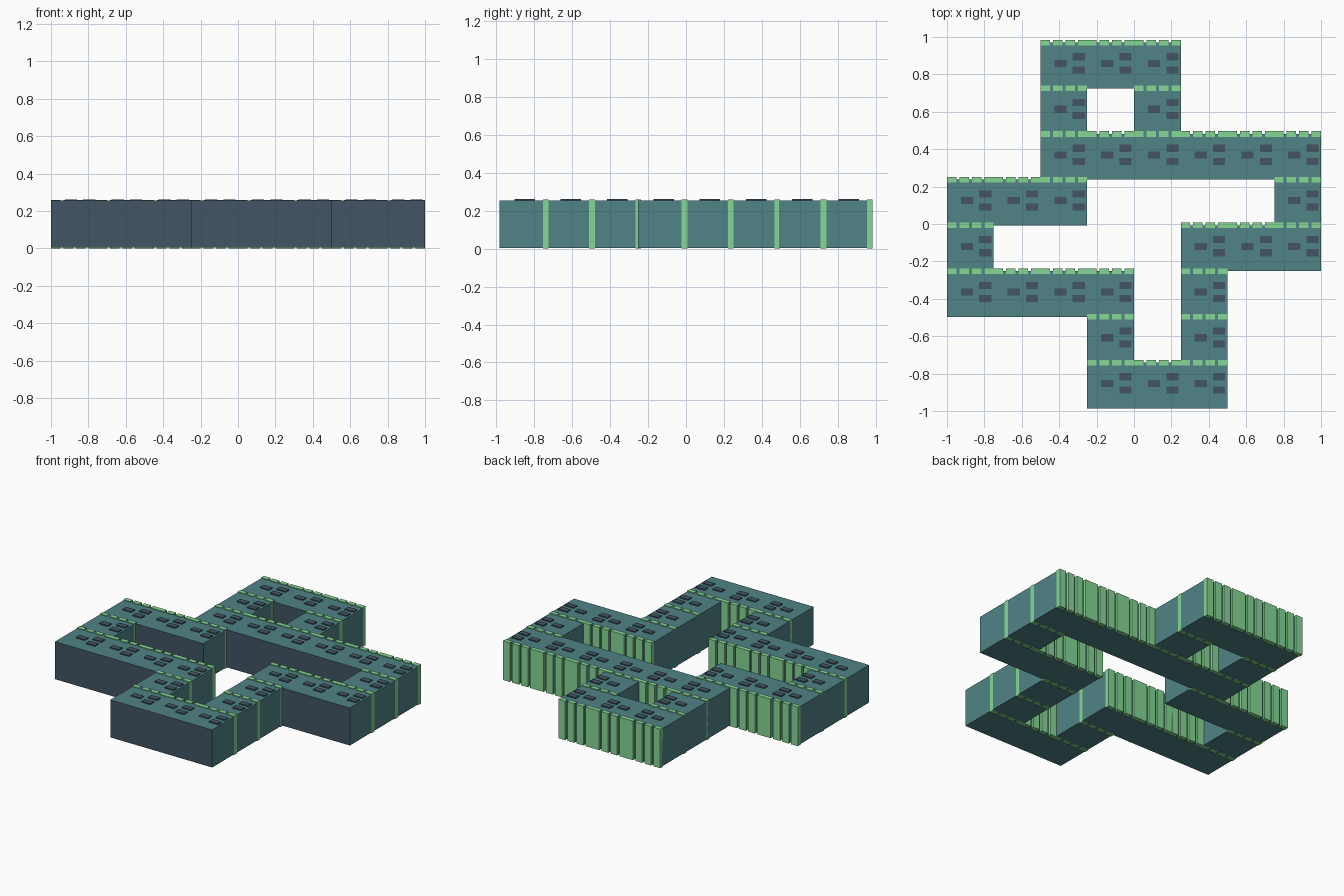
import bpy, bmesh

if "Cube" in bpy.data.objects:
    bpy.data.objects.remove(bpy.data.objects["Cube"])

# Layout of square modules, back row first
LAYOUT = ["..###...",
          "..#.#...",
          "..######",
          "###....#",
          "#....###",
          "####.#..",
          "...#.#..",
          "...###.."]
CW, CD = 0.25, 0.2444            # module width and depth
BACK = 0.970                     # rear face of the back row
Z0, Z1 = 0.005, 0.255            # body bottom and top
cells = [(-1 + c * CW, BACK - r * CD)
         for r, row in enumerate(LAYOUT) for c, ch in enumerate(row) if ch == "#"]


def material(name, rgb):
    m = bpy.data.materials.new(name)
    m.diffuse_color = (*rgb, 1)
    m.use_nodes = True
    m.node_tree.nodes["Principled BSDF"].inputs["Base Color"].default_value = m.diffuse_color
    return m


teal = material("teal", (0.08, 0.23, 0.24))
slate = material("slate", (0.055, 0.09, 0.125))
green = material("green", (0.24, 0.68, 0.30))


def finish(name, bm, *mats):
    me = bpy.data.meshes.new(name)
    bm.to_mesh(me)
    bm.free()
    for m in mats:
        me.materials.append(m)
    ob = bpy.data.objects.new(name, me)
    bpy.context.collection.objects.link(ob)


def add_box(bm, x0, x1, y0, y1, z0, z1):
    verts = bmesh.ops.create_cube(bm, size=1)["verts"]
    for v in verts:
        v.co = ((x0 + x1) / 2 + v.co.x * (x1 - x0),
                (y0 + y1) / 2 + v.co.y * (y1 - y0),
                (z0 + z1) / 2 + v.co.z * (z1 - z0))


# Body: footprint of modules extruded upward, front walls in slate
bm = bmesh.new()
for x, y in cells:
    bm.faces.new([bm.verts.new(p) for p in ((x, y - CD, Z0), (x + CW, y - CD, Z0),
                                            (x + CW, y, Z0), (x, y, Z0))])
bmesh.ops.remove_doubles(bm, verts=bm.verts[:], dist=0.001)
top = bmesh.ops.extrude_face_region(bm, geom=bm.faces[:], use_keep_orig=True)["geom"]
bmesh.ops.translate(bm, vec=(0, 0, Z1 - Z0),
                    verts=[g for g in top if isinstance(g, bmesh.types.BMVert)])
bmesh.ops.recalc_face_normals(bm, faces=bm.faces[:])
bm.normal_update()
for f in bm.faces:
    f.material_index = 1 if f.normal.y < -0.5 else 0
finish("building_body", bm, teal, slate)

# Four full-height ribs on the rear of every module
bm = bmesh.new()
for x, y in cells:
    for i in range(4):
        rx = x + i * CW * 0.2667
        add_box(bm, rx, rx + CW * 0.2, y - 0.015, y + 0.015, 0, 0.26)
finish("rear_ribs", bm, green)

# Three low roof units on every module
bm = bmesh.new()
for x, y in cells:
    for cx, cy in ((0.107, -0.112), (0.205, -0.076), (0.205, -0.146)):
        add_box(bm, x + cx - 0.0325, x + cx + 0.0325,
                y + cy - 0.019, y + cy + 0.019, 0.24, 0.262)
finish("roof_units", bm, slate)
